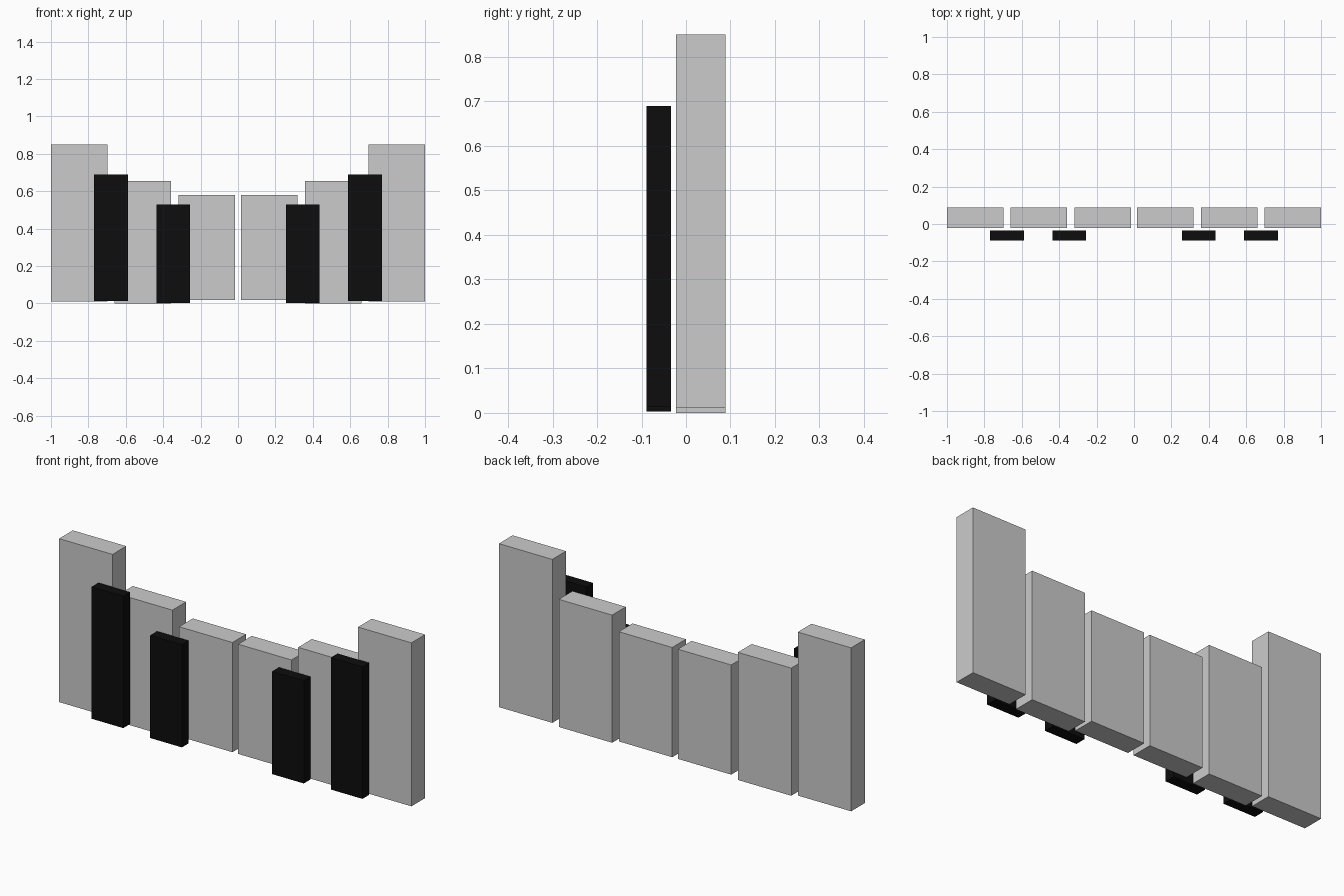
import bpy

if "Cube" in bpy.data.objects:
    bpy.data.objects.remove(bpy.data.objects["Cube"])

black = bpy.data.materials.new("black")
black.diffuse_color = (0.004, 0.004, 0.004, 1)
black.use_nodes = True
black.node_tree.nodes["Principled BSDF"].inputs["Base Color"].default_value = black.diffuse_color


def bar(name, x, y, z, mat=None):
    """Box spanning the given (min, max) ranges."""
    bpy.ops.mesh.primitive_cube_add(size=1)
    ob = bpy.context.object
    ob.name = name
    ob.location = [(a + b) / 2 for a, b in (x, y, z)]
    ob.scale = [b - a for a, b in (x, y, z)]
    bpy.ops.object.transform_apply(location=True, rotation=False, scale=True)
    if mat:
        ob.data.materials.append(mat)


WHITE_Y = (-0.022, 0.089)
BLACK_Y = (-0.089, -0.034)

# Name, x range on the right half, y range, z range, material
keys = [
    ("inner_white_key", (0.016, 0.319), WHITE_Y, (0.017, 0.58), None),
    ("middle_white_key", (0.357, 0.66), WHITE_Y, (0.0, 0.655), None),
    ("outer_white_key", (0.697, 1.0), WHITE_Y, (0.011, 0.85), None),
    ("inner_black_key", (0.256, 0.436), BLACK_Y, (0.003, 0.53), black),
    ("outer_black_key", (0.589, 0.769), BLACK_Y, (0.013, 0.69), black),
]

# Each key appears on both sides of the centre
for name, (x0, x1), y, z, mat in keys:
    bar(name + "_right", (x0, x1), y, z, mat)
    bar(name + "_left", (-x1, -x0), y, z, mat)
